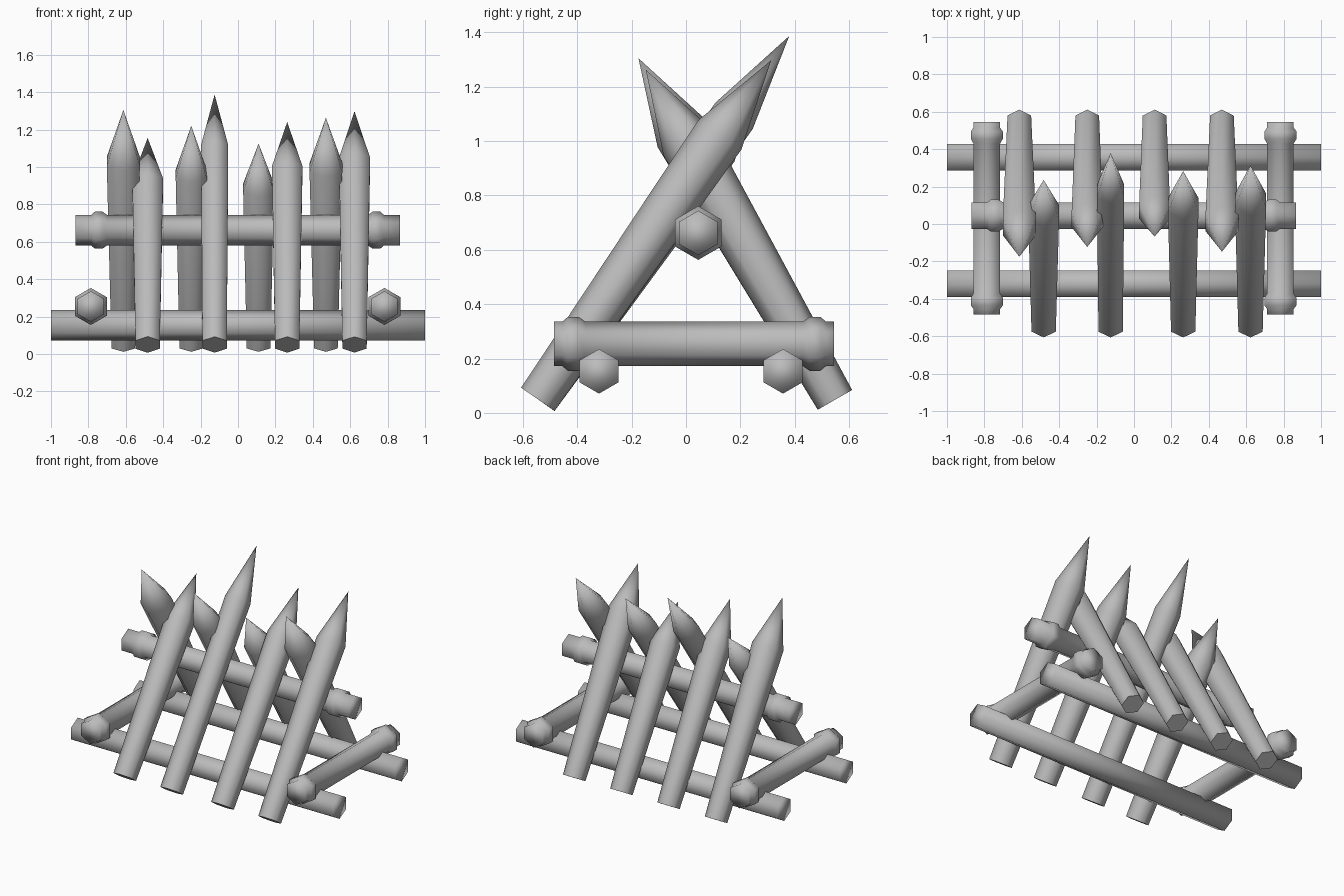
import bpy
import bmesh
from math import sin, cos, tau
from mathutils import Vector

cube = bpy.data.objects.get("Cube")
if cube:
    bpy.data.objects.remove(cube, do_unlink=True)

grey = bpy.data.materials.new("plain_grey")
grey.use_nodes = True
colour = (0.5, 0.5, 0.5, 1)
grey.diffuse_color = colour
grey.node_tree.nodes["Principled BSDF"].inputs["Base Color"].default_value = colour

SIDES = 6


def log(name, start, end, stations, sharp_base=False):
    """Six-sided log; stations are (distance along, radius), radius 0 is a point."""
    start, end = Vector(start), Vector(end)
    axis = (end - start).normalized()
    side = axis.cross(Vector((0, 0, 1))).normalized()
    up = side.cross(axis)
    bm = bmesh.new()
    rings = []
    for dist, radius in stations:
        centre = start + axis * dist
        if radius == 0:
            rings.append([bm.verts.new(centre)] * SIDES)
            continue
        rings.append([bm.verts.new(centre + radius * (up * cos(tau * i / SIDES) + side * sin(tau * i / SIDES)))
                      for i in range(SIDES)])
    for low, high in zip(rings, rings[1:]):
        for i in range(SIDES):
            j = (i + 1) % SIDES
            corners = [low[i], low[j], high[j], high[i]]
            bm.faces.new(list(dict.fromkeys(corners)))
    base = bm.faces.new(rings[0][::-1])
    if stations[-1][1] > 0:
        bm.faces.new(rings[-1])
    bmesh.ops.recalc_face_normals(bm, faces=bm.faces)
    for face in bm.faces:
        face.smooth = True
    if sharp_base:
        for edge in base.edges:
            edge.smooth = False
    mesh = bpy.data.meshes.new(name)
    bm.to_mesh(mesh)
    bm.free()
    mesh.materials.append(grey)
    obj = bpy.data.objects.new(name, mesh)
    bpy.context.collection.objects.link(obj)
    return obj


def collared_log(name, start, end, inset):
    """Log with a raised collar near each end."""
    length = (Vector(end) - Vector(start)).length
    r, collar = 0.082, 0.099
    near = [(0, r), (inset, r), (inset + 0.02, collar), (inset + 0.06, collar), (inset + 0.085, r)]
    far = [(length - d, rad) for d, rad in reversed(near)]
    return log(name, start, end, near + far)


def stake(name, base, tip, base_radius, shoulder_radius):
    """Sharpened stake that widens towards its shoulder."""
    length = (Vector(tip) - Vector(base)).length
    return log(name, base, tip,
               [(0, base_radius), (length * 0.78, shoulder_radius), (length, 0)], True)


# Long ground rails
for name, y in (("front_ground_rail", -0.32), ("back_ground_rail", 0.357)):
    log(name, (-1, y, 0.153), (1, y, 0.153), [(0, 0.082), (2, 0.082)])

# Ridge rail where the stakes cross
collared_log("ridge_rail", (-0.87, 0.045, 0.662), (0.865, 0.045, 0.662), 0.085)

# Side rails lying across the ground rails
for name, x in (("right_side_rail", -0.787), ("left_side_rail", 0.783)):
    collared_log(name, (x, -0.485, 0.254), (x, 0.545, 0.254), 0.03)

# Stakes leaning backward: x, tip y, tip z, shoulder radius
front = [(-0.483, 0.235, 1.155, 0.095), (-0.125, 0.38, 1.387, 0.084),
         (0.263, 0.283, 1.24, 0.094), (0.623, 0.313, 1.297, 0.096)]
for n, (x, y, z, r) in enumerate(front, 1):
    stake(f"front_stake_{n}", (x, -0.545, 0.05), (x, y, z), 0.075, r)

# Stakes leaning forward
back = [(-0.613, -0.175, 1.305, 0.102), (-0.25, -0.123, 1.22, 0.096),
        (0.11, -0.067, 1.125, 0.095), (0.47, -0.148, 1.263, 0.101)]
for n, (x, y, z, r) in enumerate(back, 1):
    stake(f"back_stake_{n}", (x, 0.548, 0.048), (x, y, z), 0.073, r)
